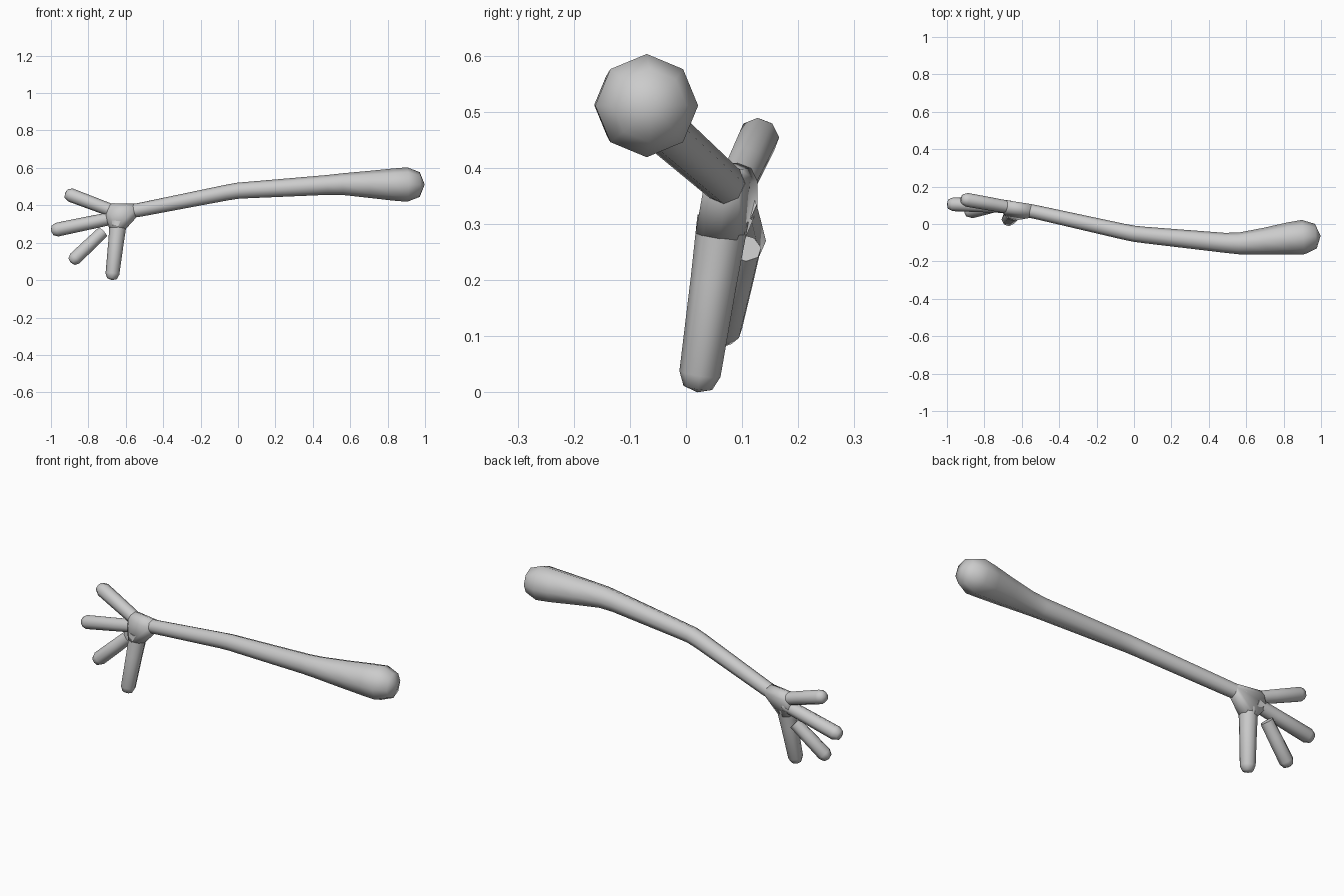
import bpy, bmesh, math
from mathutils import Vector

if "Cube" in bpy.data.objects:
    bpy.data.objects.remove(bpy.data.objects["Cube"])

SIDES = 8


def ring_points(center, tangent, radius):
    """Octagon around the tangent, with a corner pointing up."""
    t = tangent.normalized()
    ref = Vector((0, 0, 1)) if abs(t.z) < 0.9 else Vector((0, 1, 0))
    side = t.cross(ref).normalized()
    up = side.cross(t)
    return [center + radius * (math.cos(a) * up + math.sin(a) * side)
            for a in (2 * math.pi * i / SIDES for i in range(SIDES))]


def finish(bm, name, angle):
    bmesh.ops.recalc_face_normals(bm, faces=bm.faces)
    mesh = bpy.data.meshes.new(name)
    bm.to_mesh(mesh)
    bm.free()
    obj = bpy.data.objects.new(name, mesh)
    bpy.context.collection.objects.link(obj)
    bpy.ops.object.select_all(action='DESELECT')
    obj.select_set(True)
    bpy.context.view_layer.objects.active = obj
    bpy.ops.object.shade_smooth_by_angle(angle=math.radians(angle))


def tube(name, stations, tip):
    """Loft octagons along (x, y, z, radius) stations and close at a tip point."""
    bm = bmesh.new()
    pts = [Vector(s[:3]) for s in stations] + [Vector(tip)]
    rings = []
    for i, s in enumerate(stations):
        tangent = (pts[i + 1] - pts[i]).normalized()
        if i:
            tangent += (pts[i] - pts[i - 1]).normalized()
        rings.append([bm.verts.new(p) for p in ring_points(pts[i], tangent, s[3])])
    for a, b in zip(rings, rings[1:]):
        for i in range(SIDES):
            j = (i + 1) % SIDES
            bm.faces.new((a[i], a[j], b[j], b[i]))
    pole = bm.verts.new(tip)
    for i in range(SIDES):
        bm.faces.new((rings[-1][i], rings[-1][(i + 1) % SIDES], pole))
    bm.faces.new(rings[0][::-1])
    finish(bm, name, 60)


def finger(name, base, tip, r0, r1):
    """Straight finger with a rounded end."""
    b, e = Vector(base), Vector(tip)
    d = (e - b).normalized()
    shoulder, cap = e - d * r1 * 0.9, e - d * r1 * 0.22
    mid = b.lerp(shoulder, 0.4)
    tube(name, [(*b, r0), (*mid, (r0 + r1) / 2), (*shoulder, r1), (*cap, r1 * 0.7)], tip)


# Arm from wrist to rounded shoulder
tube("arm", [
    (-0.60, 0.078, 0.365, 0.036),
    (-0.53, 0.065, 0.375, 0.037),
    (-0.06, -0.040, 0.468, 0.042),
    (0.00, -0.052, 0.478, 0.043),
    (0.06, -0.059, 0.482, 0.044),
    (0.48, -0.100, 0.509, 0.053),
    (0.56, -0.104, 0.513, 0.058),
    (0.70, -0.092, 0.512, 0.072),
    (0.83, -0.077, 0.511, 0.086),
    (0.905, -0.070, 0.511, 0.092),
    (0.972, -0.065, 0.511, 0.066),
], (0.998, -0.063, 0.511))

# Palm: hull bridging the wrist and the finger roots
bm = bmesh.new()
for c, t, r in [
    ((-0.55, 0.069, 0.372), (-1, 0.2, -0.2), 0.037),
    ((-0.69, 0.093, 0.376), (-1, 0.15, 0.35), 0.035),
    ((-0.70, 0.093, 0.326), (-1, 0.05, -0.2), 0.034),
    ((-0.646, 0.060, 0.275), (-0.1, -0.15, -1), 0.044),
]:
    for p in ring_points(Vector(c), Vector(t), r):
        bm.verts.new(p)
hull = bmesh.ops.convex_hull(bm, input=bm.verts[:])
loose = [v for v in bm.verts if not v.link_faces]
bmesh.ops.delete(bm, geom=loose, context='VERTS')
finish(bm, "palm", 80)

# Four splayed digits
finger("upper_finger", (-0.67, 0.090, 0.370), (-0.925, 0.135, 0.466), 0.034, 0.037)
finger("middle_finger", (-0.66, 0.092, 0.334), (-1.0, 0.107, 0.263), 0.034, 0.037)
finger("lower_finger", (-0.722, 0.102, 0.258), (-0.895, 0.060, 0.094), 0.033, 0.036)
finger("thumb", (-0.640, 0.066, 0.31), (-0.675, 0.020, 0.0), 0.046, 0.037)
